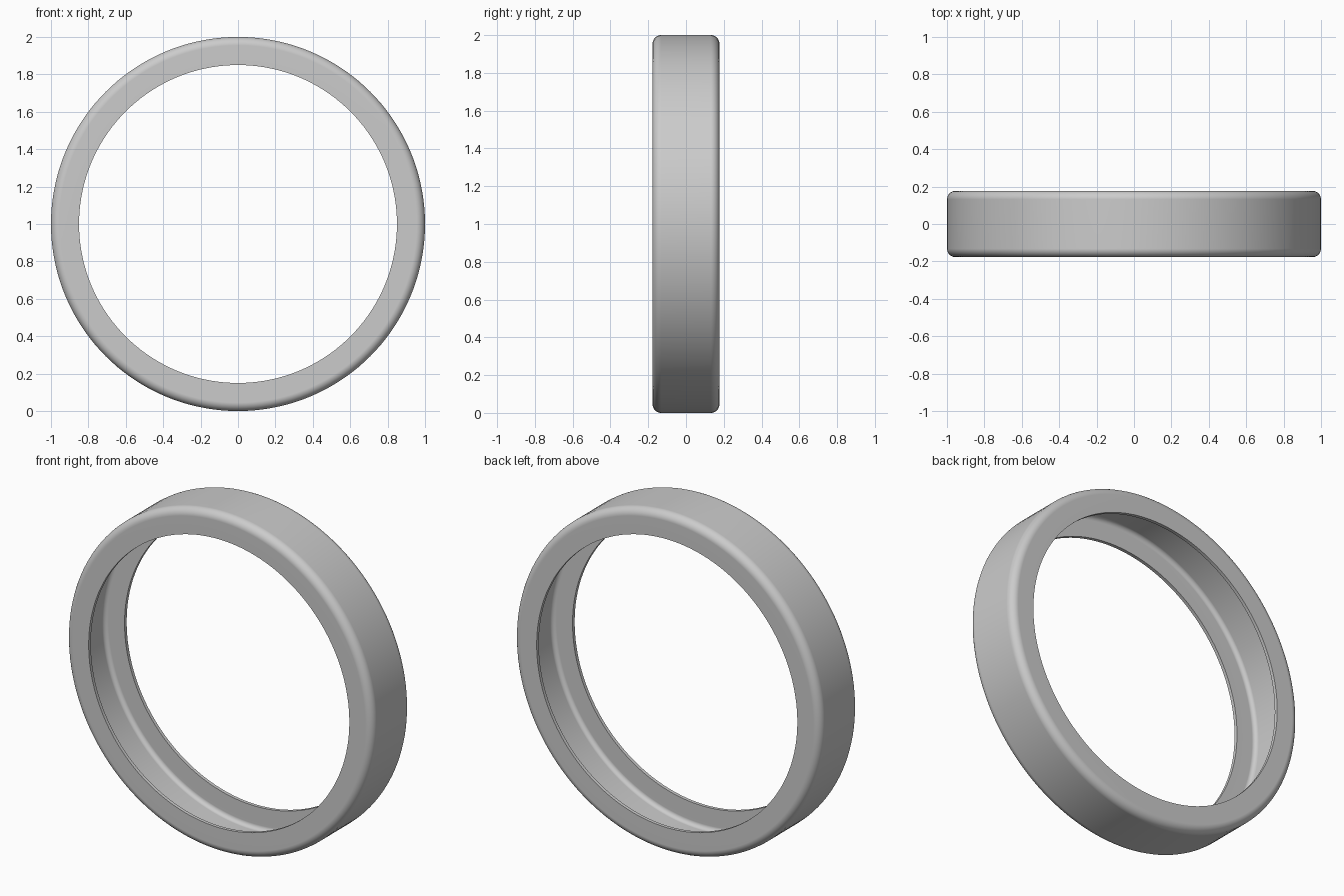
import bpy
import bmesh
from math import cos, sin, pi, radians

cube = bpy.data.objects.get("Cube")
if cube:
    bpy.data.objects.remove(cube, do_unlink=True)

OUTER, INNER = 1.0, 0.85      # ring radii
HALF, WALL = 0.177, 0.02      # half width and shell thickness
FILLET, STEPS = 0.045, 8      # outer corner rounding
SEGMENTS = 144


def corners(radius, half, fillet):
    """Section line (y, r) from the front lip, over both rounded corners, to the back lip."""
    arc = []
    for i in range(STEPS + 1):
        a = pi / 2 * i / STEPS
        arc.append((-(half - fillet) - fillet * cos(a), radius - fillet + fillet * sin(a)))
    line = [(-half, INNER)] + arc
    return line + [(-y, r) for y, r in reversed(line)]


# Closed C-shaped section: outer skin, then inner skin backwards
section = corners(OUTER, HALF, FILLET)
section += reversed(corners(OUTER - WALL, HALF - WALL, FILLET - WALL))

# Revolve the section around the y axis
bm = bmesh.new()
rings = []
for s in range(SEGMENTS):
    a = 2 * pi * s / SEGMENTS
    rings.append([bm.verts.new((r * sin(a), y, OUTER + r * cos(a))) for y, r in section])
for s, ring in enumerate(rings):
    following = rings[(s + 1) % SEGMENTS]
    for i in range(len(section)):
        j = (i + 1) % len(section)
        bm.faces.new((ring[i], ring[j], following[j], following[i]))
bmesh.ops.recalc_face_normals(bm, faces=bm.faces[:])
mesh = bpy.data.meshes.new("hollow_ring")
bm.to_mesh(mesh)
bm.free()

ring_object = bpy.data.objects.new("hollow_ring", mesh)
bpy.context.collection.objects.link(ring_object)

# Plain grey material
grey = bpy.data.materials.new("light_grey")
grey.use_nodes = True
colour = (0.6, 0.6, 0.6, 1)
grey.diffuse_color = colour
grey.node_tree.nodes["Principled BSDF"].inputs["Base Color"].default_value = colour
mesh.materials.append(grey)

# Smooth skin with crisp lips
bpy.ops.object.select_all(action="DESELECT")
ring_object.select_set(True)
bpy.context.view_layer.objects.active = ring_object
bpy.ops.object.shade_smooth_by_angle(angle=radians(35))
weighted = ring_object.modifiers.new("even_normals", "WEIGHTED_NORMAL")
weighted.keep_sharp = True
